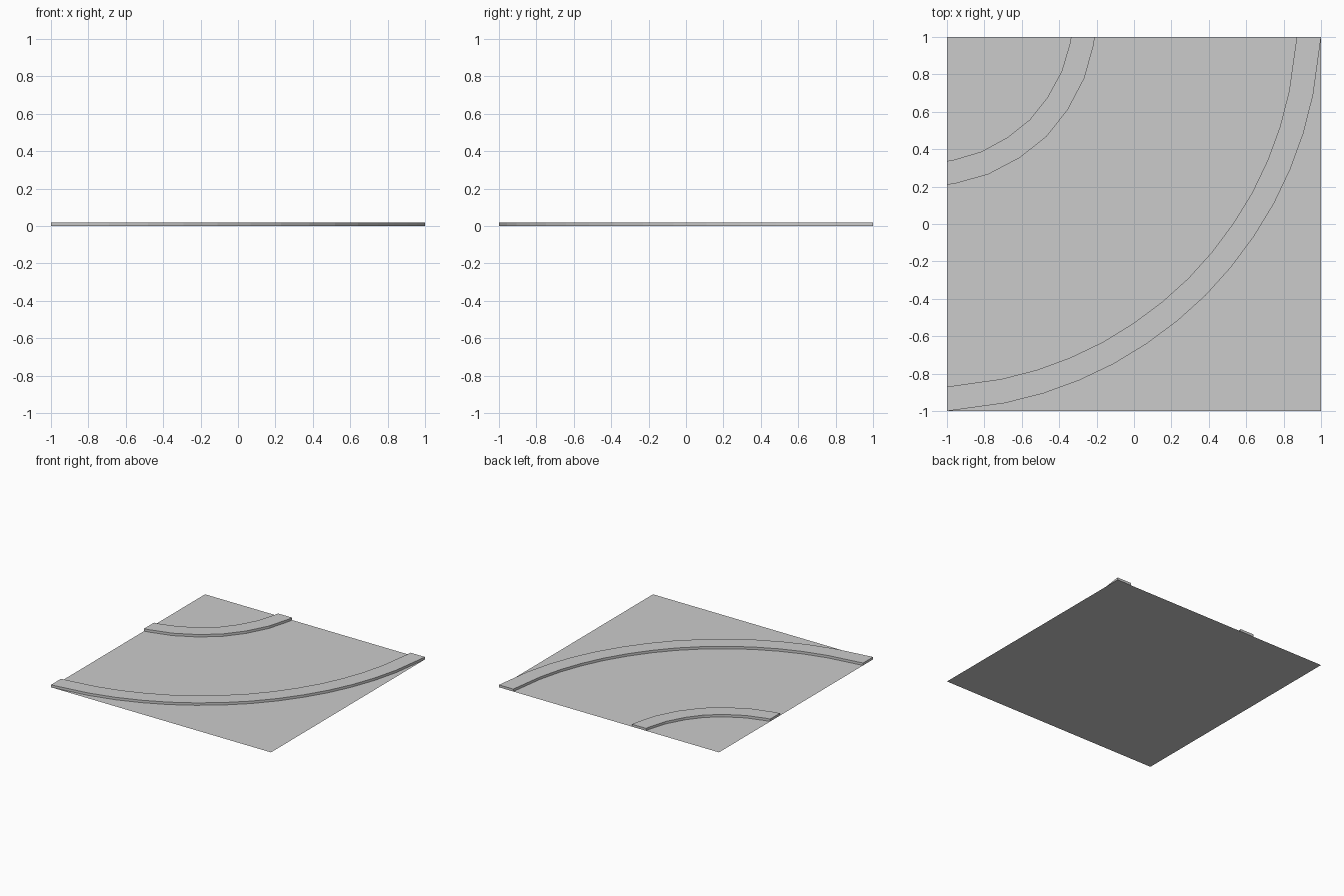
import bpy, bmesh
from math import radians, sin, cos

if "Cube" in bpy.data.objects:
    bpy.data.objects.remove(bpy.data.objects["Cube"])

HEIGHT = 0.02
CENTRE = (-1.0, 1.0)


def make_object(name, bm):
    mesh = bpy.data.meshes.new(name)
    bm.to_mesh(mesh)
    bm.free()
    obj = bpy.data.objects.new(name, mesh)
    bpy.context.collection.objects.link(obj)
    return obj


def curb(name, half_arc, width):
    """Sweep a square kerb along an arc; half_arc holds (angle, radius) up to 45 degrees."""
    arc = half_arc + [(90 - a, r) for a, r in reversed(half_arc[:-1])]
    bm = bmesh.new()
    rings = []
    for angle, radius in arc:
        a = radians(angle)
        ring = []
        for r, z in ((radius, 0), (radius, HEIGHT),
                     (radius - width, HEIGHT), (radius - width, 0)):
            ring.append(bm.verts.new((CENTRE[0] + r * sin(a), CENTRE[1] - r * cos(a), z)))
        rings.append(ring)
    # Outer side, top and inner side
    for p, q in zip(rings, rings[1:]):
        for i in range(3):
            bm.faces.new((p[i], q[i], q[i + 1], p[i + 1]))
    # End caps
    bm.faces.new(rings[0])
    bm.faces.new(rings[-1][::-1])
    bmesh.ops.recalc_face_normals(bm, faces=bm.faces)
    return make_object(name, bm)


# Flat road surface
bm = bmesh.new()
bmesh.ops.create_grid(bm, x_segments=1, y_segments=1, size=1)
make_object("road_surface", bm)

# Raised kerbs on the outside and inside of the bend
curb("outer_curb", [(0, 2.0), (2.6, 1.99), (9, 1.982), (15.2, 1.974), (21.1, 1.967),
                    (27, 1.962), (33, 1.957), (39, 1.955), (45, 1.955)], 0.13)
curb("inner_curb", [(0, 0.79), (2.9, 0.786), (16.7, 0.767), (31.1, 0.754), (45, 0.753)], 0.127)
